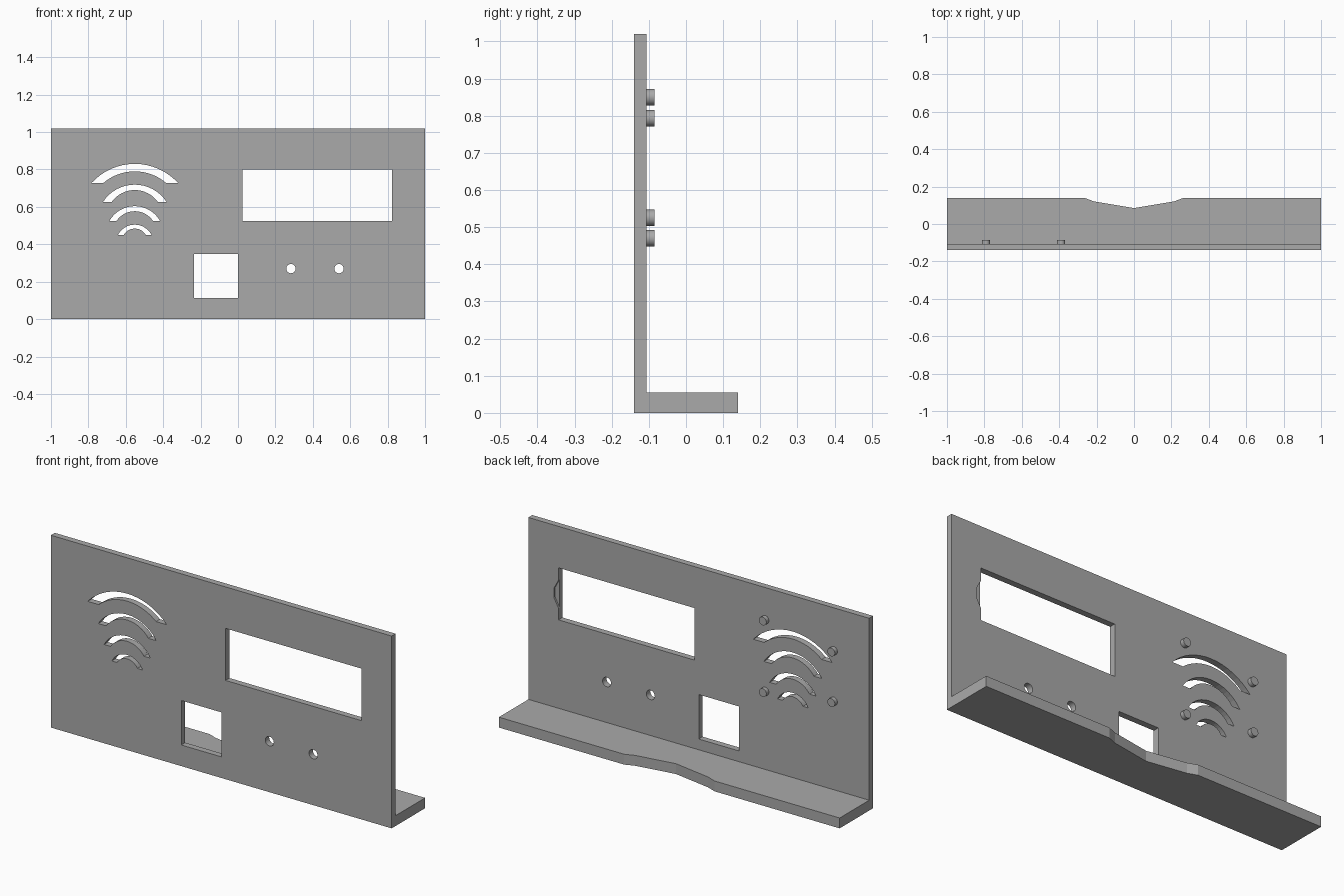
import bpy, bmesh, math
from mathutils import Vector

FRONT, INNER, BACK = -0.14, -0.107, 0.14

cube = bpy.data.objects.get("Cube")
if cube:
    bpy.data.objects.remove(cube, do_unlink=True)

grey = bpy.data.materials.new("grey plastic")
grey.use_nodes = True
grey.diffuse_color = (0.4, 0.4, 0.4, 1)
grey.node_tree.nodes["Principled BSDF"].inputs["Base Color"].default_value = (0.4, 0.4, 0.4, 1)


def prism(name, outline, direction):
    """Extrude a closed 3D outline along a direction."""
    bm = bmesh.new()
    face = bm.faces.new([bm.verts.new(p) for p in outline])
    top = bmesh.ops.extrude_face_region(bm, geom=[face])["geom"]
    bmesh.ops.translate(bm, vec=Vector(direction),
                        verts=[v for v in top if isinstance(v, bmesh.types.BMVert)])
    bmesh.ops.recalc_face_normals(bm, faces=bm.faces)
    mesh = bpy.data.meshes.new(name)
    bm.to_mesh(mesh)
    bm.free()
    mesh.materials.append(grey)
    obj = bpy.data.objects.new(name, mesh)
    bpy.context.collection.objects.link(obj)
    return obj


def upright(name, points, y0, y1):
    return prism(name, [(x, y0, z) for x, z in points], (0, y1 - y0, 0))


def rect(x0, x1, z0, z1):
    return [(x0, z0), (x1, z0), (x1, z1), (x0, z1)]


def circle(x, z, r, n=24):
    return [(x + r * math.cos(2 * math.pi * i / n), z + r * math.sin(2 * math.pi * i / n))
            for i in range(n)]


def arc(x, base, half, top, n=16):
    """Circular arc over a chord at height base, from left to right."""
    rise = top - base
    r = (half ** 2 + rise ** 2) / (2 * rise)
    a = math.asin(half / r)
    return [(x + r * math.sin(t), top - r + r * math.cos(t))
            for t in (a * (2 * i / n - 1) for i in range(n + 1))]


def cut(target, points, y0=FRONT - 0.05, y1=INNER + 0.05):
    cutter = upright("cutter", points, y0, y1)
    cutter.hide_render = True
    mod = target.modifiers.new("cut", "BOOLEAN")
    mod.operation, mod.solver, mod.object = "DIFFERENCE", "EXACT", cutter
    bpy.context.view_layer.objects.active = target
    bpy.ops.object.modifier_apply(modifier=mod.name)
    bpy.data.objects.remove(cutter, do_unlink=True)


# Front panel with display window, square opening and two button holes
panel = upright("front_panel", rect(-1, 1, 0, 1.02), FRONT, INNER)
cut(panel, rect(0.025, 0.823, 0.524, 0.80))
cut(panel, rect(-0.235, 0, 0.112, 0.348))
for x in (0.283, 0.54):
    cut(panel, circle(x, 0.27, 0.025))

# Shallow clearance pocket behind the window edge
cut(panel, [(0.80, 0.585), (0.823, 0.585), (0.85, 0.635),
            (0.85, 0.685), (0.823, 0.735), (0.80, 0.735)], INNER - 0.01)

# Speaker slots: base, outer half width, outer top, inner half width, inner top
for base, ow, ot, iw, it in ((0.727, 0.232, 0.83, 0.169, 0.79),
                             (0.626, 0.17, 0.719, 0.124, 0.69),
                             (0.524, 0.136, 0.604, 0.098, 0.577),
                             (0.449, 0.09, 0.505, 0.06, 0.484)):
    cut(panel, arc(-0.552, base, ow, ot) + arc(-0.552, base, iw, it)[::-1])

# Foot with a notched rear edge
half_edge = [(1, BACK), (0.265, BACK), (0.215, 0.121)]
rear = half_edge + [(0, 0.085)] + [(-x, y) for x, y in half_edge[::-1]]
prism("foot", [(x, y, 0) for x, y in [(-1, INNER), (1, INNER)] + rear], (0, 0, 0.055))

# Speaker mounting pegs
for i, (x, z) in enumerate(((-0.39, 0.85), (-0.792, 0.793), (-0.792, 0.525), (-0.39, 0.47))):
    peg = upright(f"speaker_peg_{i + 1}", circle(x, z, 0.022), INNER - 0.005, -0.085)
    bpy.ops.object.select_all(action="DESELECT")
    peg.select_set(True)
    bpy.context.view_layer.objects.active = peg
    bpy.ops.object.shade_smooth_by_angle(angle=math.radians(30))
